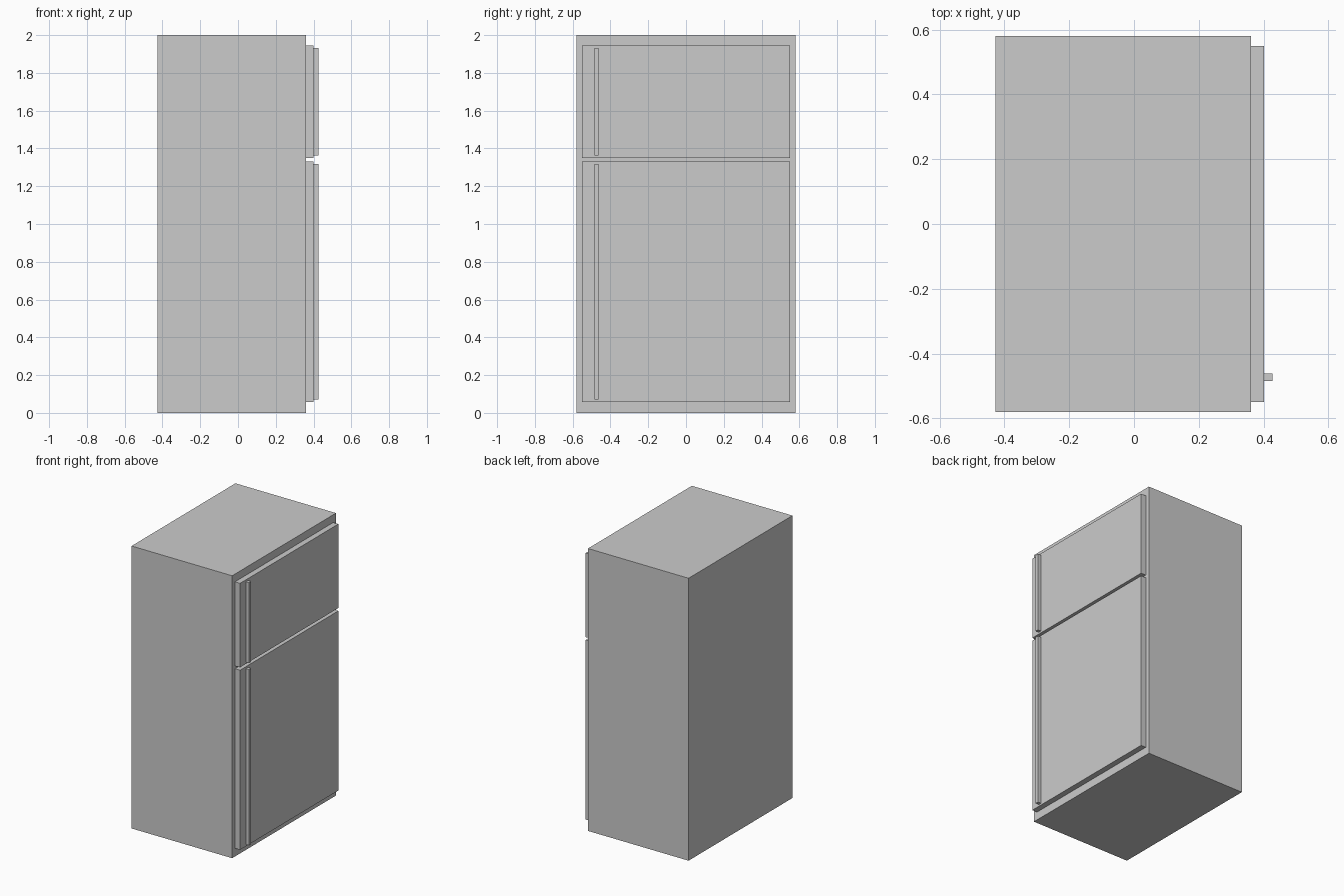
import bpy
import bmesh
from mathutils import Vector

if "Cube" in bpy.data.objects:
    bpy.data.objects.remove(bpy.data.objects["Cube"])


def box(name, lo, hi, open_back=False):
    """Box between two corners; open_back drops the hidden -x face."""
    lo, hi = Vector(lo), Vector(hi)
    bm = bmesh.new()
    bmesh.ops.create_cube(bm, size=1)
    for v in bm.verts:
        v.co = Vector((c + 0.5) * (h - l) + l for c, l, h in zip(v.co, lo, hi))
    if open_back:
        back = [f for f in bm.faces if all(abs(v.co.x - lo.x) < 1e-5 for v in f.verts)]
        bmesh.ops.delete(bm, geom=back, context='FACES_ONLY')
    mesh = bpy.data.meshes.new(name)
    bm.to_mesh(mesh)
    bm.free()
    obj = bpy.data.objects.new(name, mesh)
    bpy.context.collection.objects.link(obj)
    return obj


# Cabinet
FRONT, DOOR, GRIP = 0.361, 0.401, 0.427
box("cabinet", (-0.427, -0.581, 0), (FRONT, 0.581, 2))

# Doors on the +x side, each with a slim full-height handle
for part, z0, z1 in (("fridge", 0.058, 1.33), ("freezer", 1.35, 1.945)):
    box(part + "_door", (FRONT, -0.55, z0), (DOOR, 0.55, z1), True)
    box(part + "_handle", (DOOR, -0.485, z0 + 0.013), (GRIP, -0.462, z1 - 0.013), True)
